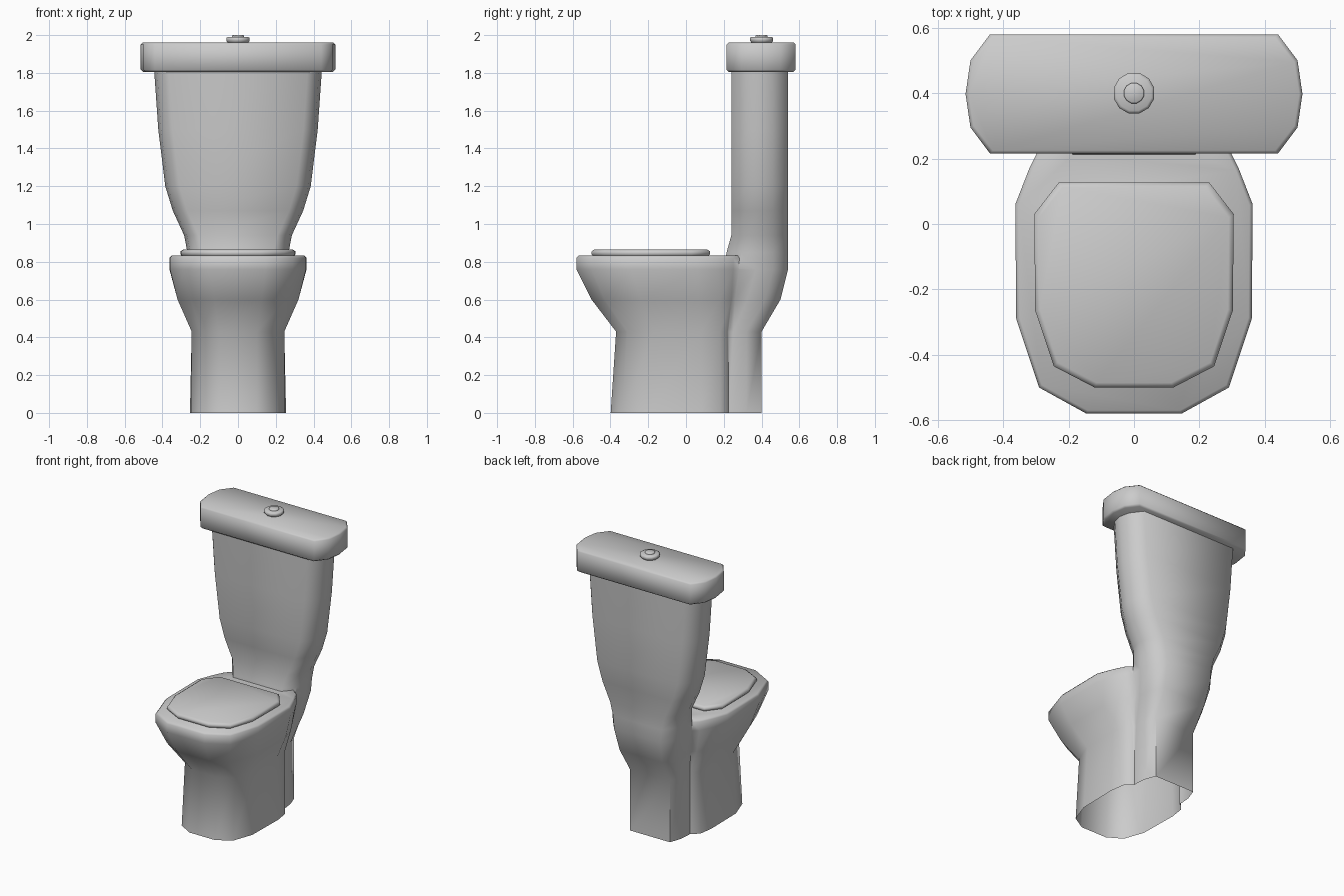
import bpy, bmesh, math

if "Cube" in bpy.data.objects:
    bpy.data.objects.remove(bpy.data.objects["Cube"])


def smooth(ob, angle=65):
    bpy.ops.object.select_all(action='DESELECT')
    ob.select_set(True)
    bpy.context.view_layer.objects.active = ob
    bpy.ops.object.shade_smooth_by_angle(angle=math.radians(angle))


def loft(name, sections):
    """Skin a stack of (z, half outline) sections, mirrored across x, capped at both ends."""
    bm = bmesh.new()
    rings = []
    for z, half in sections:
        pts = list(half) + [(-x, y) for x, y in reversed(half)]
        rings.append([bm.verts.new((x, y, z)) for x, y in pts])
    n = len(rings[0])
    for a, b in zip(rings, rings[1:]):
        for i in range(n):
            j = (i + 1) % n
            bm.faces.new((a[i], a[j], b[j], b[i]))
    bm.faces.new(rings[0][::-1])
    bm.faces.new(rings[-1])
    bmesh.ops.recalc_face_normals(bm, faces=bm.faces)
    me = bpy.data.meshes.new(name)
    bm.to_mesh(me)
    bm.free()
    ob = bpy.data.objects.new(name, me)
    bpy.context.collection.objects.link(ob)
    return ob


def inset(half, d, cy):
    """Shrink an outline by about d toward (0, cy)."""
    rx = max(x for x, y in half)
    ry = max(abs(y - cy) for x, y in half)
    return [(x * (1 - d / rx), cy + (y - cy) * (1 - d / ry)) for x, y in half]


def rounded(w, k, yf, yb):
    """Half outline of a slab with softened corners."""
    return [(w - k, yf), (w - k * .2, yf + .08), (w, (yf + yb) / 2),
            (w - k * .2, yb - .08), (w - k, yb)]


# Bowl and pedestal
foot = [(.1, -.4), (.2, -.34), (.25, -.2), (.255, .08), (.24, .18), (.2, .22), (.12, .26)]
ankle = [(.1, -.37), (.195, -.31), (.245, -.17), (.245, .08), (.235, .18), (.2, .22), (.12, .26)]
belly = [(.125, -.5), (.25, -.43), (.32, -.24), (.32, .07), (.285, .18), (.25, .24), (.15, .3)]
rim = [(.145, -.58), (.29, -.5), (.36, -.29), (.363, .06), (.32, .17), (.28, .25), (.2, .32)]
body = loft("bowl_and_tank", [(-.02, foot), (.43, ankle), (.6, belly), (.76, rim),
                              (.82, rim), (.832, inset(rim, .01, -.1))])

# Tank with the rear column running down to the floor: z, half width, corner, front, back
column = [(-.03, .19, .035, .1, .4), (.43, .19, .035, .1, .4), (.6, .225, .06, .15, .5),
          (.76, .26, .08, .2, .54), (.85, .268, .08, .215, .54), (.94, .285, .075, .24, .54),
          (1.07, .345, .075, .24, .54), (1.2, .385, .075, .24, .54),
          (1.5, .422, .075, .24, .54), (1.83, .445, .075, .24, .54)]
tank = loft("tank", [(z, rounded(w, k, f, b)) for z, w, k, f, b in column])

# Join both into one hollow shell, open at the floor
mod = body.modifiers.new("join", 'BOOLEAN')
mod.operation, mod.solver, mod.object = 'UNION', 'EXACT', tank
bpy.context.view_layer.objects.active = body
bpy.ops.object.modifier_apply(modifier=mod.name)
bpy.data.objects.remove(tank)
bm = bmesh.new()
bm.from_mesh(body.data)
bmesh.ops.bisect_plane(bm, geom=bm.verts[:] + bm.edges[:] + bm.faces[:],
                       plane_co=(0, 0, 0), plane_no=(0, 0, 1), clear_inner=True)
bm.to_mesh(body.data)
bm.free()
smooth(body)

# Tank lid
lid = rounded(.515, .075, .215, .58)
smooth(loft("tank_lid", [(1.805, inset(lid, .012, .4)), (1.817, lid),
                         (1.95, lid), (1.96, inset(lid, .01, .4))]))

# Seat cover
seat = [(.12, -.5), (.245, -.435), (.302, -.265), (.305, .03), (.23, .127)]
smooth(loft("seat_cover", [(.825, inset(seat, .012, -.19)), (.84, seat),
                           (.855, seat), (.865, inset(seat, .015, -.19))]))


# Flush button: collar and push disc
def disc(r):
    return [(r * math.sin(a), .4 - r * math.cos(a))
            for a in (math.pi * (i + .5) / 6 for i in range(6))]


smooth(loft("button_collar", [(1.955, disc(.05)), (1.97, disc(.064)),
                              (1.985, disc(.064)), (1.991, disc(.055))]))
smooth(loft("button_disc", [(1.985, disc(.032)), (1.997, disc(.032)), (2.0, disc(.028))]))
